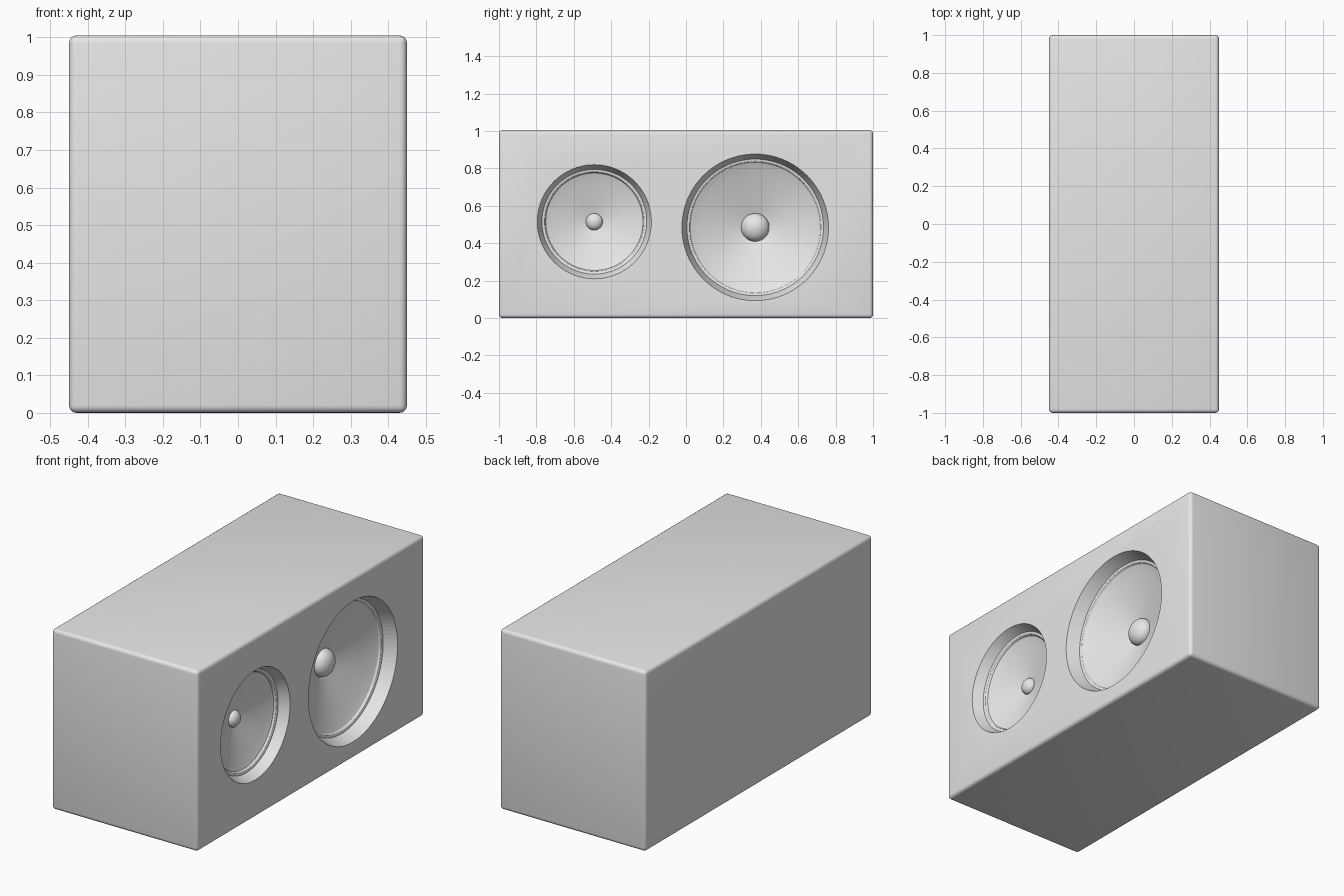
import bpy, bmesh, math
from mathutils import Matrix

if "Cube" in bpy.data.objects:
    bpy.data.objects.remove(bpy.data.objects["Cube"], do_unlink=True)

HALF_X, LENGTH, HEIGHT = 0.45, 2.0, 1.005
SEGMENTS = 96

grey = bpy.data.materials.new("light grey")
grey.use_nodes = True
grey.diffuse_color = (0.8, 0.8, 0.8, 1)
grey.node_tree.nodes["Principled BSDF"].inputs["Base Color"].default_value = (0.8, 0.8, 0.8, 1)


def add_object(name, bm):
    bmesh.ops.recalc_face_normals(bm, faces=bm.faces)
    mesh = bpy.data.meshes.new(name)
    bm.to_mesh(mesh)
    bm.free()
    obj = bpy.data.objects.new(name, mesh)
    bpy.context.collection.objects.link(obj)
    mesh.materials.append(grey)
    return obj


def revolve(name, profile, y, z):
    """Spin (radius, depth) points around the x axis, depth measured inward from the baffle."""
    bm = bmesh.new()
    verts = [bm.verts.new((HALF_X - depth, radius, 0)) for radius, depth in profile]
    edges = [bm.edges.new(pair) for pair in zip(verts, verts[1:])]
    bmesh.ops.spin(bm, geom=verts + edges, cent=(0, 0, 0), axis=(1, 0, 0),
                   angle=math.tau, steps=SEGMENTS, use_duplicate=False)
    bmesh.ops.remove_doubles(bm, verts=bm.verts, dist=0.0001)
    bmesh.ops.translate(bm, verts=bm.verts, vec=(0, y, z))
    return add_object(name, bm)


def smooth(obj):
    bpy.ops.object.select_all(action="DESELECT")
    obj.select_set(True)
    bpy.context.view_layer.objects.active = obj
    bpy.ops.object.shade_smooth_by_angle(angle=math.radians(32))


def add_driver(name, y, z, outer, inner, wall, centre, dome):
    # Tapered bore cut into the cabinet
    cutter = revolve(name + "_cutter", [(0, -0.05), (outer, -0.05), (outer, 0),
                                        (inner, wall), (inner, 0.3), (0, 0.3)], y, z)
    cutter.hide_render = True
    cutter.hide_viewport = True
    cut = cabinet.modifiers.new(name + "_bore", "BOOLEAN")
    cut.operation, cut.solver, cut.object = "DIFFERENCE", "EXACT", cutter

    # Rounded rim, shallow cone and central dome
    profile = [(inner + 0.004, wall), (inner - 0.006, wall), (inner - 0.014, wall + 0.004),
               (inner - 0.02, wall + 0.014)]
    start, top = profile[-1]
    for i in range(1, 13):
        t = i / 12
        profile.append((start + (dome - start) * t, top + (centre - top) * t ** 0.9))
    for i in range(1, 11):
        a = math.pi / 2 * i / 10
        profile.append((dome * math.cos(a), centre - 0.75 * dome * math.sin(a)))
    driver = revolve(name, profile, y, z)
    # Make the visible side face outward
    if sum(p.normal.x * p.area for p in driver.data.polygons) < 0:
        driver.data.flip_normals()
    smooth(driver)


# Cabinet with softly rounded edges
bm = bmesh.new()
bmesh.ops.create_cube(bm, size=1, matrix=Matrix.Translation((0, 0, HEIGHT / 2))
                      @ Matrix.Diagonal((HALF_X * 2, LENGTH, HEIGHT, 1)))
bmesh.ops.bevel(bm, geom=bm.edges[:], offset=0.02, segments=4, profile=0.5, affect="EDGES")
cabinet = add_object("cabinet", bm)

add_driver("small_driver", -0.49, 0.515, 0.305, 0.28, 0.055, 0.135, 0.045)
add_driver("large_driver", 0.37, 0.485, 0.392, 0.365, 0.07, 0.185, 0.075)
smooth(cabinet)
